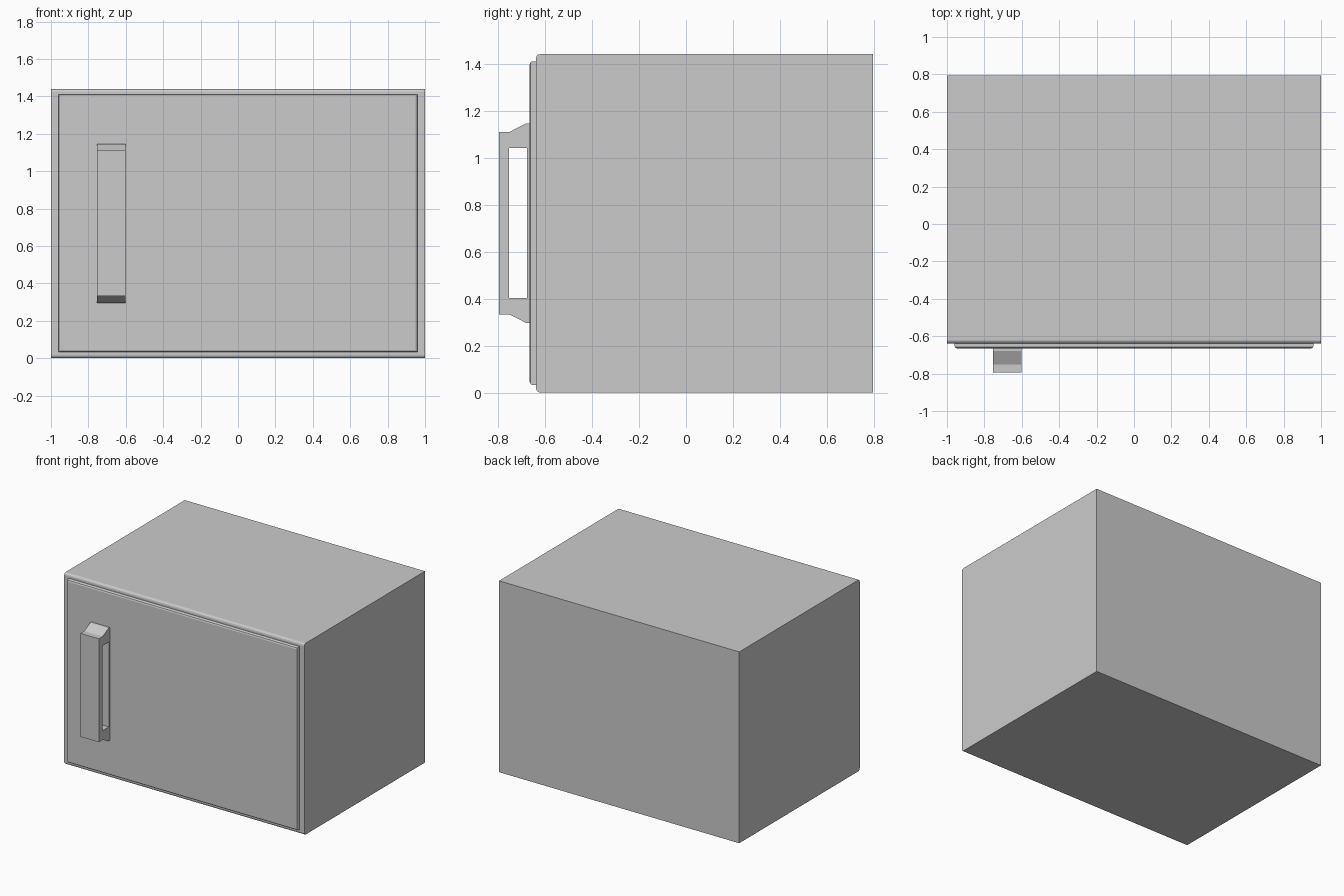
import bpy, bmesh

if "Cube" in bpy.data.objects:
    bpy.data.objects.remove(bpy.data.objects["Cube"])


def new_object(name, bm):
    bmesh.ops.recalc_face_normals(bm, faces=bm.faces)
    mesh = bpy.data.meshes.new(name)
    bm.to_mesh(mesh)
    bm.free()
    obj = bpy.data.objects.new(name, mesh)
    bpy.context.collection.objects.link(obj)
    return obj


def box(name, lo, hi, edge_test, width, segments):
    """Box between two corners, with the edges picked by edge_test bevelled."""
    bm = bmesh.new()
    bmesh.ops.create_cube(bm, size=1)
    for v in bm.verts:
        v.co = [lo[i] if v.co[i] < 0 else hi[i] for i in range(3)]
    edges = [e for e in bm.edges if edge_test(*[v.co for v in e.verts])]
    bmesh.ops.bevel(bm, geom=edges, offset=width, segments=segments,
                    profile=0.5, affect='EDGES')
    return new_object(name, bm)


def extruded_ring(name, outer, inner, x0, x1):
    """Side profile (y, z) with a hole, extruded along x."""
    bm = bmesh.new()
    edges = []
    for loop in (outer, inner):
        vs = [bm.verts.new((x0, y, z)) for y, z in loop]
        edges += [bm.edges.new((vs[i - 1], vs[i])) for i in range(len(vs))]
    bmesh.ops.triangle_fill(bm, edges=edges, use_beauty=True, normal=(1, 0, 0))
    out = bmesh.ops.extrude_face_region(bm, geom=bm.faces[:])
    verts = [g for g in out["geom"] if isinstance(g, bmesh.types.BMVert)]
    bmesh.ops.translate(bm, verts=verts, vec=(x1 - x0, 0, 0))
    return new_object(name, bm)


FRONT = -0.638   # front plane of the cabinet
DOOR = -0.665    # front plane of the door

# Cabinet: only the horizontal front edges are softened
box("cabinet", (-1, FRONT, 0), (1, 0.795, 1.44),
    lambda a, b: a.y == b.y < 0 and a.z == b.z, 0.017, 3)

# Door: slab with bevelled front rim
box("door", (-0.96, DOOR, 0.032), (0.96, FRONT + 0.003, 1.41),
    lambda a, b: a.y == b.y and a.y < FRONT, 0.013, 2)

# Handle: flared pull bar with a thin back plate, symmetric about its middle
MID = 0.721
half = [(-0.66, 0.425), (-0.68, 0.425), (-0.75, 0.389), (-0.795, 0.389)]
outer = [(y, MID + h) for y, h in half] + [(y, MID - h) for y, h in reversed(half)]
inner = [(-0.677, MID + 0.319), (-0.754, MID + 0.319),
         (-0.754, MID - 0.319), (-0.677, MID - 0.319)]
extruded_ring("door_handle", outer, inner, -0.755, -0.602)
